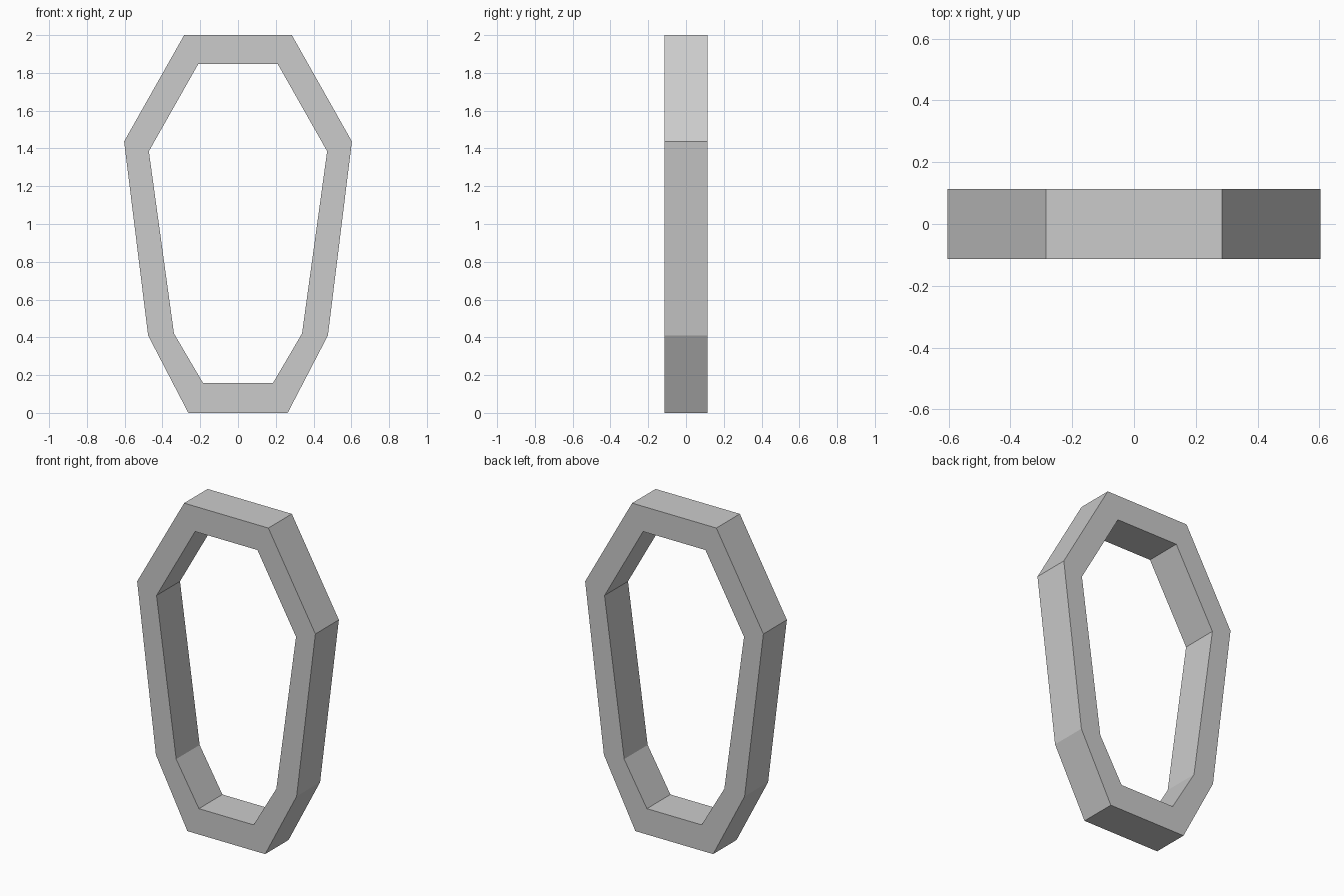
import bpy
import bmesh

if "Cube" in bpy.data.objects:
    bpy.data.objects.remove(bpy.data.objects["Cube"])

HALF_DEPTH = 0.1135

# Right-hand half profiles (x, z), top to bottom
OUTER = [(0.285, 2.0), (0.603, 1.437), (0.476, 0.41), (0.263, 0.0)]
INNER = [(0.211, 1.846), (0.472, 1.385), (0.339, 0.42), (0.185, 0.158)]


def mirrored_loop(half):
    """Close a half profile into a full loop symmetric about x = 0."""
    return half + [(-x, z) for x, z in reversed(half)]


def ring_frame(name, outer, inner, half_depth):
    """Flat ring between two matching loops, with thickness along y."""
    bm = bmesh.new()

    def ring(loop, y):
        return [bm.verts.new((x, y, z)) for x, z in loop]

    # Four loops around the frame's cross-section
    section = [ring(outer, -half_depth), ring(outer, half_depth),
               ring(inner, half_depth), ring(inner, -half_depth)]
    n = len(outer)
    for k in range(4):
        a, b = section[k], section[(k + 1) % 4]
        for i in range(n):
            j = (i + 1) % n
            bm.faces.new((a[i], a[j], b[j], b[i]))
    bmesh.ops.recalc_face_normals(bm, faces=bm.faces[:])

    mesh = bpy.data.meshes.new(name)
    bm.to_mesh(mesh)
    bm.free()
    obj = bpy.data.objects.new(name, mesh)
    bpy.context.collection.objects.link(obj)
    return obj


# Eight-sided tapered frame
ring_frame("tapered_frame", mirrored_loop(OUTER), mirrored_loop(INNER), HALF_DEPTH)
